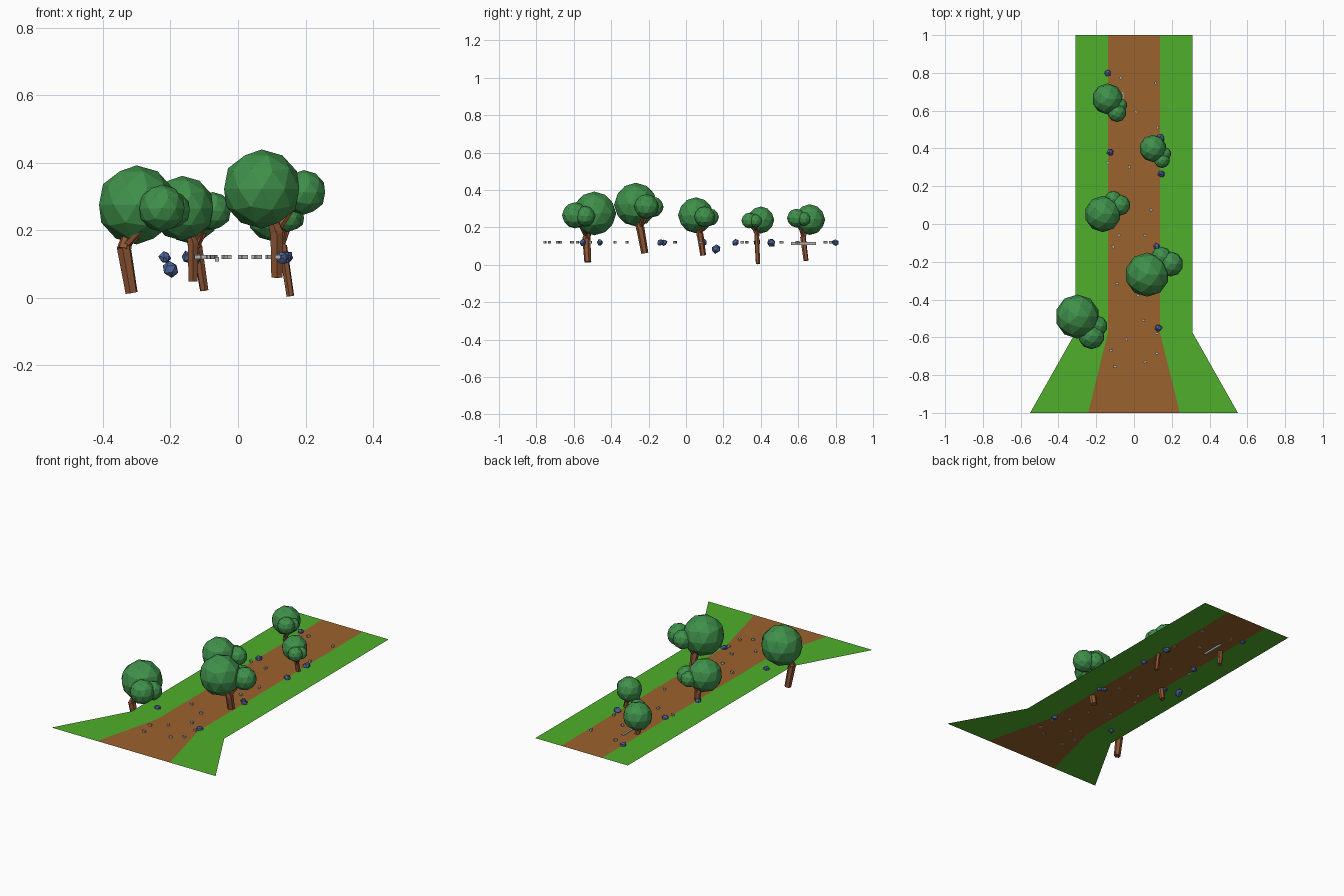
import bpy, bmesh, random
from mathutils import Vector, Matrix

random.seed(4)
if "Cube" in bpy.data.objects:
    bpy.data.objects.remove(bpy.data.objects["Cube"], do_unlink=True)

GROUND = 0.117


def material(name, colour):
    m = bpy.data.materials.new(name)
    m.use_nodes = True
    m.diffuse_color = (*colour, 1)
    m.node_tree.nodes["Principled BSDF"].inputs["Base Color"].default_value = (*colour, 1)
    return m


GRASS = material("grass green", (0.078, 0.43, 0.025))
DIRT = material("dirt brown", (0.33, 0.122, 0.026))
LEAF = material("leaf green", (0.05, 0.28, 0.07))
BARK = material("bark brown", (0.27, 0.09, 0.035))
ROCK = material("rock blue", (0.075, 0.13, 0.33))
STONE = material("stone grey", (0.45, 0.45, 0.43))


def finish(name, bm, *mats):
    mesh = bpy.data.meshes.new(name)
    bm.to_mesh(mesh)
    bm.free()
    for m in mats:
        mesh.materials.append(m)
    obj = bpy.data.objects.new(name, mesh)
    bpy.context.collection.objects.link(obj)
    return obj


def limb(bm, a, b, r1, r2, sides=6):
    """Tapered branch from a to b."""
    a, b = Vector(a), Vector(b)
    d = b - a
    place = Matrix.Translation((a + b) / 2) @ d.to_track_quat("Z", "Y").to_matrix().to_4x4()
    bmesh.ops.create_cone(bm, cap_ends=True, segments=sides, radius1=r1, radius2=r2,
                          depth=d.length, matrix=place)


def foliage(name, centre, r):
    bm = bmesh.new()
    bmesh.ops.create_icosphere(bm, subdivisions=2, radius=r,
                               matrix=Matrix.Translation(centre))
    finish(name, bm, LEAF)


# Flat ground: a dirt path between two grass verges, flaring at the front
bm = bmesh.new()
rows = []
for y, edge, path in ((-1, 0.55, 0.243), (-0.575, 0.31, 0.137), (1, 0.31, 0.137)):
    rows.append([bm.verts.new((x, y, GROUND)) for x in (-edge, -path, path, edge)])
for low, high in zip(rows, rows[1:]):
    for i in range(3):
        face = bm.faces.new((low[i], low[i + 1], high[i + 1], high[i]))
        face.material_index = int(i == 1)
finish("ground", bm, GRASS, DIRT)


# Trees: crown, two side clumps and a bent, forked trunk
def tree(name, crown, r, base, bend, big, small):
    crown, bend = Vector(crown), Vector(bend)
    foliage(name + "_crown", crown, r)
    bm = bmesh.new()
    t = r * 0.17
    limb(bm, base, bend, t * 0.95, t * 1.1)
    limb(bm, bend - Vector((0, 0, t * 0.4)), bend.lerp(crown, 0.7), t * 1.1, t * 0.6)
    for part, (x, y, z, size) in (("big", big), ("small", small)):
        foliage(f"{name}_{part}_clump", (x, y, z), size)
        limb(bm, bend, (x, y, z), t * 0.55, t * 0.35, 5)
    finish(name + "_trunk", bm, BARK)


tree("front_right_tree", (-0.3, -0.49, 0.275), 0.117, (-0.315, -0.525, 0.015),
     (-0.338, -0.533, 0.15), (-0.225, -0.593, 0.265, 0.07), (-0.195, -0.54, 0.26, 0.055))
tree("front_left_tree", (0.07, -0.268, 0.322), 0.117, (0.115, -0.22, 0.062),
     (0.115, -0.245, 0.2), (0.195, -0.212, 0.312, 0.066), (0.145, -0.175, 0.31, 0.055))
tree("middle_tree", (-0.165, 0.053, 0.265), 0.096, (-0.133, 0.092, 0.05),
     (-0.133, 0.075, 0.165), (-0.075, 0.1, 0.257, 0.056), (-0.11, 0.13, 0.255, 0.046))
tree("back_left_tree", (0.1, 0.4, 0.24), 0.072, (0.155, 0.385, 0.005),
     (0.132, 0.378, 0.155), (0.148, 0.338, 0.237, 0.042), (0.162, 0.372, 0.235, 0.035))
tree("back_right_tree", (-0.14, 0.662, 0.242), 0.082, (-0.1, 0.642, 0.022),
     (-0.12, 0.625, 0.15), (-0.09, 0.59, 0.25, 0.05), (-0.073, 0.63, 0.245, 0.037))

# Faceted rocks along the path edges
rocks = ((-0.14, 0.8), (-0.125, 0.38), (0.145, 0.265), (0.12, -0.12), (0.14, -0.138),
         (0.13, -0.55), (-0.215, -0.46), (-0.15, 0.095), (0.14, 0.455), (-0.2, 0.16))
for n, (x, y) in enumerate(rocks):
    bm = bmesh.new()
    bmesh.ops.create_icosphere(bm, subdivisions=1, radius=0.019)
    for v in bm.verts:
        v.co *= random.uniform(0.85, 1.15)
    rock = finish(f"rock_{n + 1}", bm, ROCK)
    rock.location = (x, y, GROUND + 0.002)
    rock.rotation_euler = (random.random(), random.random(), random.random() * 3)
    if n >= 8:
        rock.scale = (1.1, 1.3, 1.5)
# The last rock is sunk into the verge
rock.location.z = 0.085

# Small grey pebbles on the path
pebbles = ((-0.07, 0.775), (0.115, 0.745), (0.01, 0.595), (0.125, 0.51), (-0.14, 0.325),
           (-0.025, 0.3), (0.09, 0.075), (-0.11, -0.12), (-0.08, -0.06), (0.06, -0.06),
           (-0.09, -0.315), (0.02, -0.38), (0.05, -0.51), (0.12, -0.58), (-0.04, -0.61),
           (-0.12, -0.67), (0.12, -0.685), (0.06, -0.73), (-0.1, -0.755))
bm = bmesh.new()
for x, y in pebbles:
    place = Matrix.Translation((x, y, 0.121)) @ Matrix.Rotation(random.random() * 3, 4, "Z")
    bmesh.ops.create_cube(bm, size=1, matrix=place @ Matrix.Diagonal((0.018, 0.012, 0.013, 1)))
finish("pebbles", bm, STONE)

# Long stone kerb lying under the back right tree
bm = bmesh.new()
place = Matrix.Translation((-0.062, 0.628, 0.114)) @ Matrix.Diagonal((0.012, 0.135, 0.014, 1))
bmesh.ops.create_cube(bm, size=1, matrix=place)
finish("kerb", bm, STONE)
